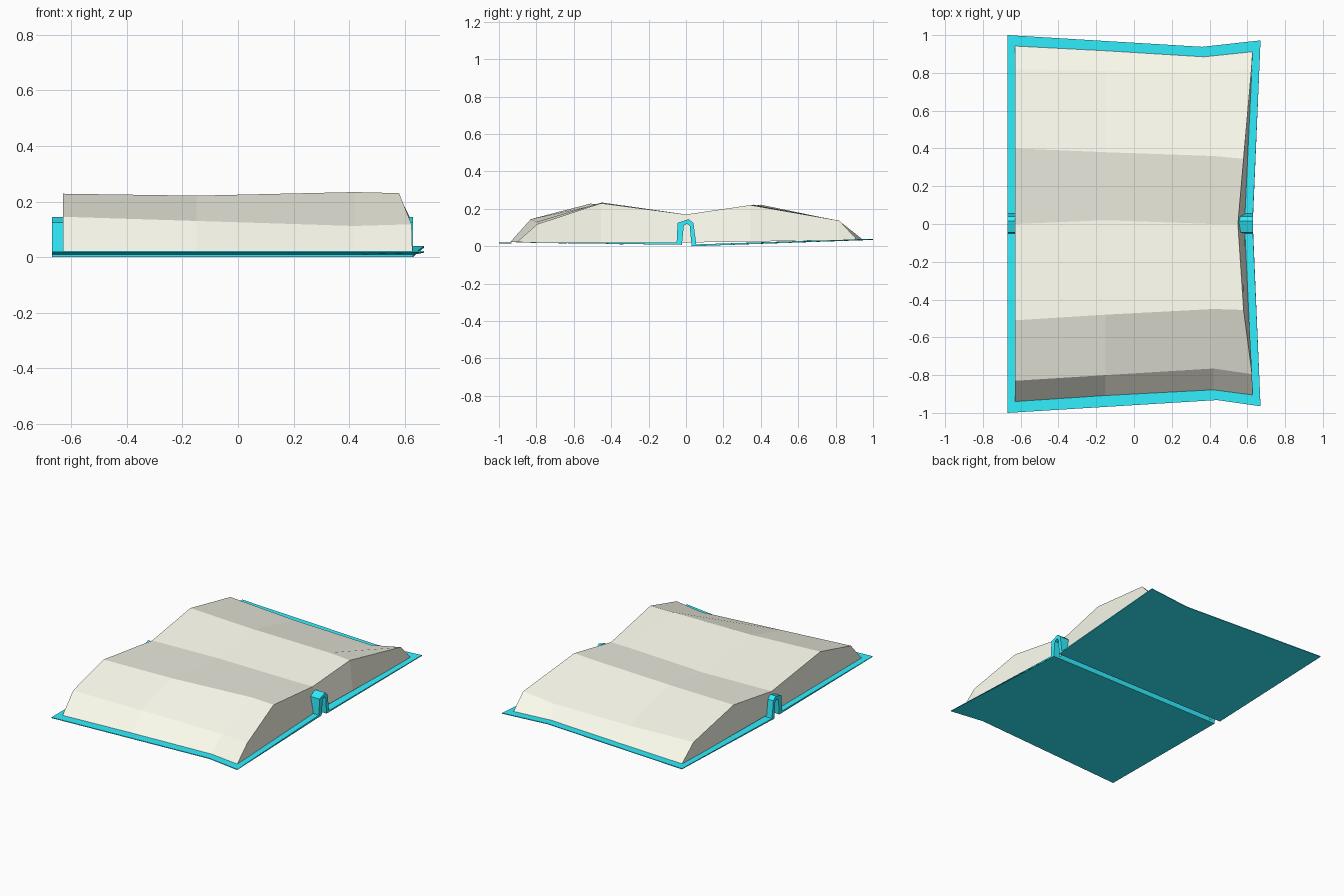
import bpy
import bmesh

if "Cube" in bpy.data.objects:
    bpy.data.objects.remove(bpy.data.objects["Cube"])


def material(name, rgb):
    m = bpy.data.materials.new(name)
    m.diffuse_color = (*rgb, 1)
    m.use_nodes = True
    m.node_tree.nodes["Principled BSDF"].inputs["Base Color"].default_value = m.diffuse_color
    return m


def loft(name, rings, caps, mat, skip=()):
    """Skin closed rings of equal length; caps are index tuples on the end rings,
    skip lists ring edges that get no faces."""
    n = len(rings[0])
    verts = [p for ring in rings for p in ring]
    faces = []
    for r in range(len(rings) - 1):
        a, b = r * n, (r + 1) * n
        for i in range(n):
            if i not in skip:
                j = (i + 1) % n
                faces.append((a + i, a + j, b + j, b + i))
    last = (len(rings) - 1) * n
    for c in caps:
        faces.append(tuple(reversed(c)))
        faces.append(tuple(last + i for i in c))
    me = bpy.data.meshes.new(name)
    me.from_pydata(verts, [], faces)
    me.materials.append(mat)
    ob = bpy.data.objects.new(name, me)
    bpy.context.collection.objects.link(ob)
    # consistent outward normals
    bm = bmesh.new()
    bm.from_mesh(me)
    bmesh.ops.recalc_face_normals(bm, faces=bm.faces)
    bm.to_mesh(me)
    bm.free()
    return ob


cyan = material("cover_cyan", (0.03, 0.87, 1.0))
cream = material("page_cream", (0.97, 0.97, 0.85))

# Cover: two thin boards joined by a raised, hollow spine fold
# (x at front edge, x at spine, x at back edge, front y, back y)
cover_stations = [(-0.67, -0.67, -0.67, -1.0, 1.0),
                  (0.44, 0.40, 0.36, -0.932, 0.938),
                  (0.67, 0.63, 0.67, -0.965, 0.972)]
spine_top = [(-0.05, 0.02), (-0.045, 0.125), (0.015, 0.145), (0.04, 0.123), (0.055, 0.01)]
spine_under = [(0.03, 0.0), (0.02, 0.11), (0.005, 0.12), (-0.012, 0.11), (-0.022, 0.008)]
cover_rings = []
for xf, xm, xb, yf, yb in cover_stations:
    ring = [(xf, yf, 0.021)]
    ring += [(xm, y, z) for y, z in spine_top]
    ring += [(xb, yb, 0.039), (xb, yb, 0.034)]
    ring += [(xm, y, z) for y, z in spine_under]
    ring += [(xf, yf, 0.016)]
    cover_rings.append(ring)
cover_caps = [(0, 1, 11, 12 + 0), (5, 6, 7, 8)]
cover_caps += [(i, i + 1, 11 - i, 12 - i) for i in (1, 2, 3, 4)]
loft("cover", cover_rings, cover_caps, cyan)

# Page block: arched on both sides of the middle valley
# each station: (x, y, z) from the front edge over both humps to the back edge
L, M, N = -0.63, -0.15, 0.42
page_tops = [
    [(L, -0.94, 0.022), (L, -0.83, 0.145), (L, -0.51, 0.228), (L, 0, 0.16),
     (L, 0.40, 0.222), (L, 0.82, 0.135), (L, 0.942, 0.038)],
    [(M, -0.908, 0.022), (M, -0.80, 0.13), (M, -0.48, 0.221), (M, 0.02, 0.16),
     (M, 0.38, 0.217), (M, 0.81, 0.113), (M, 0.917, 0.038)],
    [(N, -0.878, 0.022), (N, -0.765, 0.112), (N, -0.45, 0.234), (N, 0, 0.168),
     (N, 0.36, 0.222), (N, 0.80, 0.105), (0.37, 0.885, 0.038)],
    [(0.628, -0.905, 0.022), (0.625, -0.795, 0.118), (0.58, -0.455, 0.23), (0.55, 0, 0.17),
     (0.58, 0.345, 0.22), (0.622, 0.82, 0.137), (0.628, 0.912, 0.038)],
]
page_rings = []
for k, top in enumerate(page_tops):
    under = []
    for x, y, z in reversed(top[1:-1]):
        # the foot of the loose end flares out past its upper edge
        foot = x if k < 3 else 0.585 + 0.043 * abs(y) / 0.9
        under.append((foot, y, 0.02 + 0.015 * max(y, 0)))
    page_rings.append(top + under)
page_caps = [(0, 1, 11), (5, 6, 7)]
page_caps += [(i, i + 1, 11 - i, 12 - i) for i in (1, 2, 3, 4)]
# the underside rests on the cover and stays open
loft("pages", page_rings, page_caps, cream, skip=range(6, 12))
